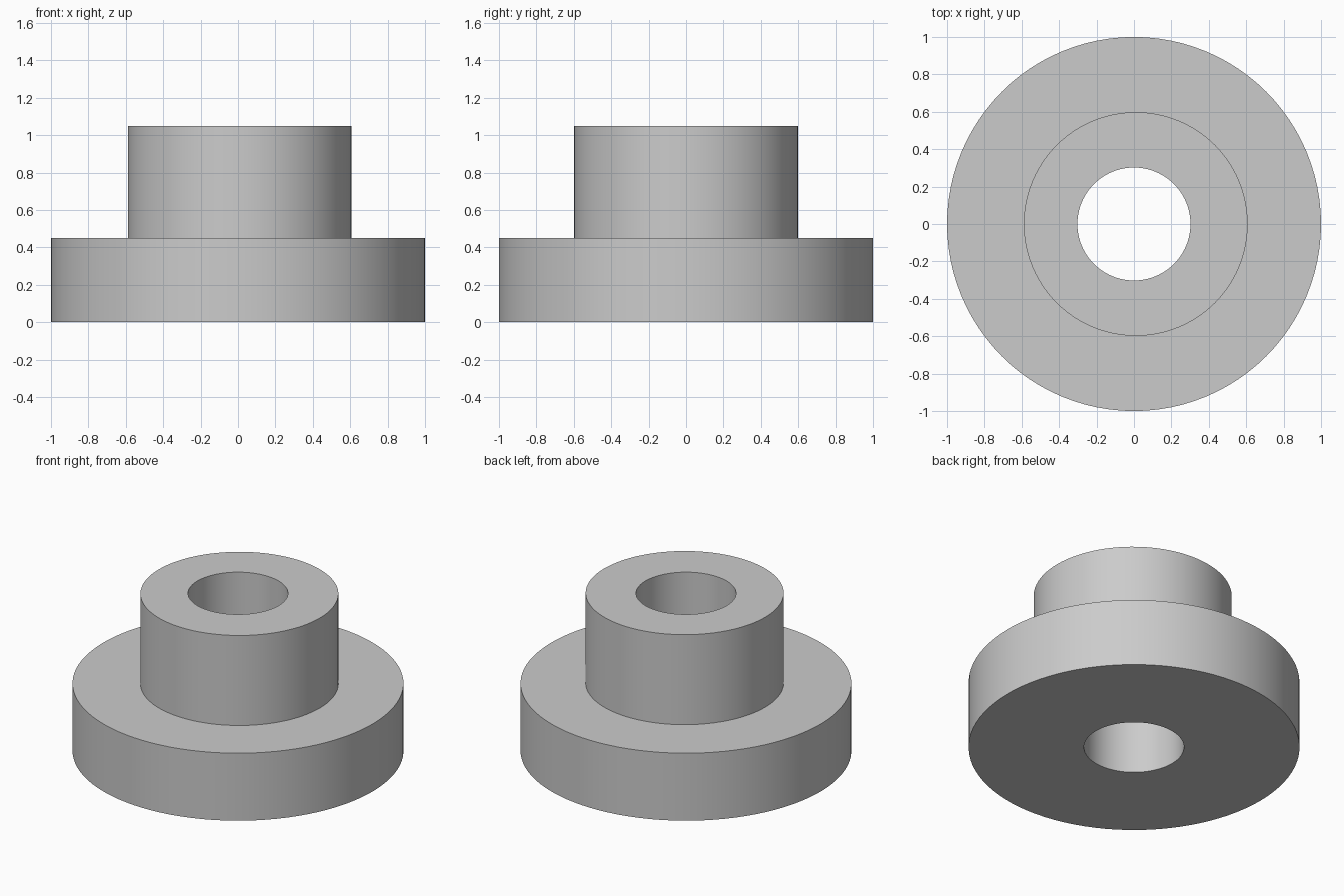
import bpy, bmesh, math

cube = bpy.data.objects.get("Cube")
if cube:
    bpy.data.objects.remove(cube)

SEGMENTS = 96
BORE, HUB, FLANGE = 0.302, 0.598, 1.0   # radii
STEP_Z, TOP_Z = 0.45, 1.05              # flange top, hub top
HUB_X = 0.01                            # hub sits slightly off centre

steel = bpy.data.materials.new("plain_grey")
steel.use_nodes = True
grey = (0.6, 0.6, 0.6, 1)
steel.diffuse_color = grey
steel.node_tree.nodes["Principled BSDF"].inputs["Base Color"].default_value = grey

bm = bmesh.new()


def ring(radius, z, x=0):
    angles = [math.tau * i / SEGMENTS for i in range(SEGMENTS)]
    return [bm.verts.new((x + radius * math.cos(a), radius * math.sin(a), z)) for a in angles]


# Closed cross-section: bore, underside, flange wall, step, hub wall, hub top
rings = [
    ring(BORE, 0),
    ring(FLANGE, 0),
    ring(FLANGE, STEP_Z),
    ring(HUB, STEP_Z, HUB_X),
    ring(HUB, TOP_Z, HUB_X),
    ring(BORE, TOP_Z),
]
for a, b in zip(rings, rings[1:] + rings[:1]):
    for i in range(SEGMENTS):
        j = (i + 1) % SEGMENTS
        bm.faces.new((a[i], a[j], b[j], b[i]))
bmesh.ops.recalc_face_normals(bm, faces=bm.faces)

mesh = bpy.data.meshes.new("flanged_bushing")
bm.to_mesh(mesh)
bm.free()
mesh.materials.append(steel)
bushing = bpy.data.objects.new("flanged_bushing", mesh)
bpy.context.collection.objects.link(bushing)

# Smooth walls with crisp rims
bpy.ops.object.select_all(action="DESELECT")
bushing.select_set(True)
bpy.context.view_layer.objects.active = bushing
bpy.ops.object.shade_smooth_by_angle(angle=math.radians(30))
